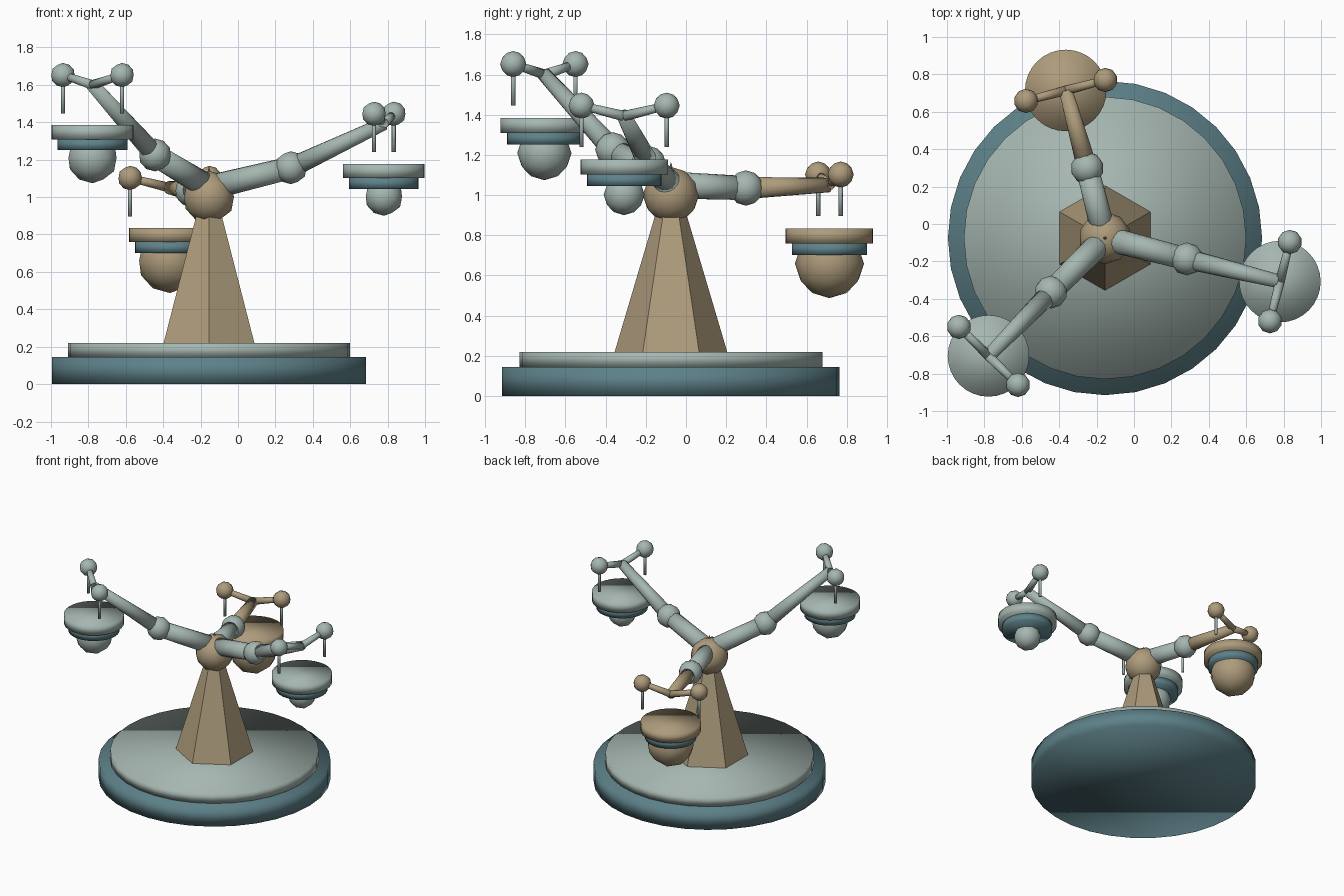
import bpy
from mathutils import Vector

cube = bpy.data.objects.get("Cube")
if cube:
    bpy.data.objects.remove(cube, do_unlink=True)


def material(name, rgb):
    m = bpy.data.materials.new(name)
    m.use_nodes = True
    m.diffuse_color = (*rgb, 1)
    m.node_tree.nodes["Principled BSDF"].inputs["Base Color"].default_value = (*rgb, 1)
    return m


TAN = material("tan", (0.42, 0.33, 0.20))
GREY = material("pale grey green", (0.38, 0.47, 0.44))
TEAL = material("dark teal", (0.11, 0.22, 0.25))


def finish(name, mat, smooth=True):
    ob = bpy.context.object
    ob.name = name
    ob.data.materials.append(mat)
    if smooth:
        bpy.ops.object.shade_smooth()
    return ob


def rod(name, a, b, r1, r2, mat, sides=16, smooth=True):
    """Tapered round bar from point a to point b."""
    a, b = Vector(a), Vector(b)
    d = b - a
    bpy.ops.mesh.primitive_cone_add(vertices=sides, radius1=r1, radius2=r2,
                                    depth=d.length, location=(a + b) / 2)
    bpy.context.object.rotation_euler = d.to_track_quat("Z", "Y").to_euler()
    return finish(name, mat, smooth)


def disc(name, centre, top, bottom, r, mat):
    x, y = centre
    return rod(name, (x, y, bottom), (x, y, top), r, r, mat, 32)


def ball(name, p, r, mat):
    bpy.ops.mesh.primitive_ico_sphere_add(subdivisions=2, radius=r, location=p)
    return finish(name, mat)


# Round stepped base, six-sided post and hub
HUB = (-0.155, -0.075)
disc("base_plate", HUB, 0.145, 0, 0.84, TEAL)
disc("base_top", HUB, 0.22, 0.145, 0.755, GREY)
rod("post", (*HUB, 0.22), (*HUB, 1.165), 0.28, 0, TAN, 6, False)
ball("hub_ball", (*HUB, 1.0), 0.14, TAN)


def arm(side, elbow, tip, spread, ball_r, mat):
    """Jointed arm with a forked end, two hangers and a pan below."""
    elbow, tip = Vector(elbow), Vector(tip)
    rod(side + "_upper_arm", (*HUB, 1.05), elbow, 0.067, 0.06, GREY)
    ball(side + "_elbow", elbow, 0.088, GREY)
    rod(side + "_forearm", elbow, tip, 0.055, 0.036, mat)
    # Fork and hangers
    for sign, end in ((1, "a"), (-1, "b")):
        p = tip + Vector((spread[0] * sign, spread[1] * sign, 0.052))
        rod(f"{side}_fork_{end}", tip, p, 0.026, 0.02, mat)
        ball(f"{side}_fork_ball_{end}", p, 0.065, mat)
        rod(f"{side}_hanger_{end}", p, p - Vector((0, 0, 0.205)), 0.011, 0.011, GREY, 8)
    # Pan, ring and weight
    c, z = (tip.x, tip.y), tip.z - 0.216
    disc(side + "_pan", c, z, z - 0.075, 0.218, mat)
    disc(side + "_pan_ring", c, z - 0.075, z - 0.133, 0.186, TEAL)
    ball(side + "_pan_weight", (*c, z - 0.175), ball_r, mat)


arm("left", (0.283, -0.187, 1.157), (0.78, -0.308, 1.393), (0.053, 0.212), 0.102, GREY)
arm("back", (-0.25, 0.298, 1.035), (-0.365, 0.714, 1.05), (0.212, 0.056), 0.172, TAN)
arm("right", (-0.444, -0.364, 1.225), (-0.778, -0.705, 1.60), (0.158, -0.155), 0.135, GREY)
